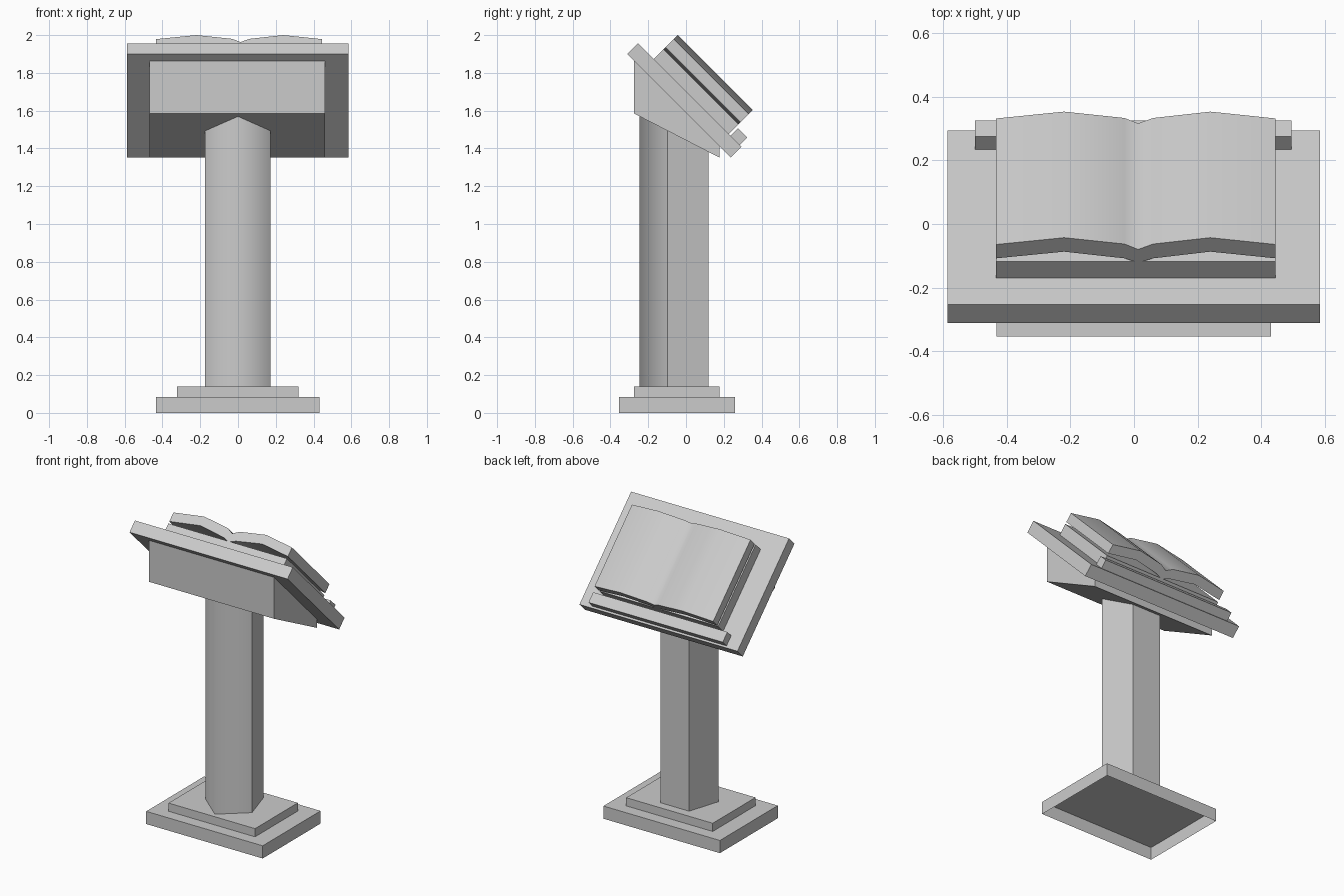
import bpy, bmesh

if "Cube" in bpy.data.objects:
    bpy.data.objects.remove(bpy.data.objects["Cube"])


def loft(name, ring_a, ring_b, bottom=True, soft=None):
    """Join two matching rings into a solid; 'soft' picks the edges left smooth."""
    bm = bmesh.new()
    a = [bm.verts.new(p) for p in ring_a]
    b = [bm.verts.new(p) for p in ring_b]
    n = len(a)
    for i in range(n):
        j = (i + 1) % n
        bm.faces.new((a[i], a[j], b[j], b[i]))
    bm.faces.new(b)
    if bottom:
        bm.faces.new(a)
    bmesh.ops.recalc_face_normals(bm, faces=bm.faces)
    if soft:
        for f in bm.faces:
            f.smooth = True
        for e in bm.edges:
            e.smooth = soft(e)
    me = bpy.data.meshes.new(name)
    bm.to_mesh(me)
    bm.free()
    ob = bpy.data.objects.new(name, me)
    bpy.context.collection.objects.link(ob)
    return ob


def step(name, x0, x1, y0, y1, z0, z1):
    """Open-bottomed plinth block."""
    plan = [(x0, y0), (x1, y0), (x1, y1), (x0, y1)]
    return loft(name, [(*p, z0) for p in plan], [(*p, z1) for p in plan], bottom=False)


def side_prism(name, x0, x1, profile):
    """Extrude a (y, z) side profile across x."""
    return loft(name, [(x0, *p) for p in profile], [(x1, *p) for p in profile])


def tilt(h, s):
    """45 degree desk coordinates: h = y + z (height), s = y - z (down slope)."""
    return ((h + s) / 2, (h - s) / 2)


def slab(name, x0, x1, h0, h1, s0, s1):
    return side_prism(name, x0, x1, [tilt(h0, s0), tilt(h0, s1), tilt(h1, s1), tilt(h1, s0)])


# Stepped foot
step("base_plinth", -0.433, 0.431, -0.354, 0.259, 0, 0.085)
step("upper_plinth", -0.323, 0.319, -0.275, 0.178, 0.085, 0.14)


# Five-sided column, cut to the slope of the desk underside
def under(y):
    return 1.585 - 0.516 * (y + 0.275)


plan = [(0, -0.245), (0.172, -0.097), (0.106, 0.118), (-0.106, 0.118), (-0.174, -0.097)]
loft("column", [(*p, 0.14) for p in plan], [(x, y, under(y)) for x, y in plan],
     soft=lambda e: all(v.co.y < -0.2 for v in e.verts))

# Wedge-shaped desk body and tilted top
side_prism("desk_body", -0.468, 0.46,
           [(-0.275, 1.585), (0.178, under(0.178)), (0.178, 1.41), (-0.275, 1.863)])
slab("desk_top", -0.587, 0.585, 1.588, 1.702, -2.21, -1.115)
slab("book_ledge", -0.5, 0.496, 1.70, 1.783, -1.232, -1.133)

# Open book: flat cover block and curved pages
slab("book_cover", -0.434, 0.446, 1.70, 1.807, -2.043, -1.25)
xs = [-0.434, -0.22, -0.03, 0.013, 0.06, 0.24, 0.446]
top = [1.914, 1.957, 1.917, 1.883, 1.917, 1.957, 1.914]
low = [1.827, 1.869, 1.827, 1.80, 1.827, 1.869, 1.827]
outline = list(zip(xs, low)) + list(zip(xs, top))[::-1]
loft("book_pages", [(x, *tilt(h, -2.043)) for x, h in outline],
     [(x, *tilt(h, -1.25)) for x, h in outline],
     soft=lambda e: e.calc_face_angle(0) < 1.05)
